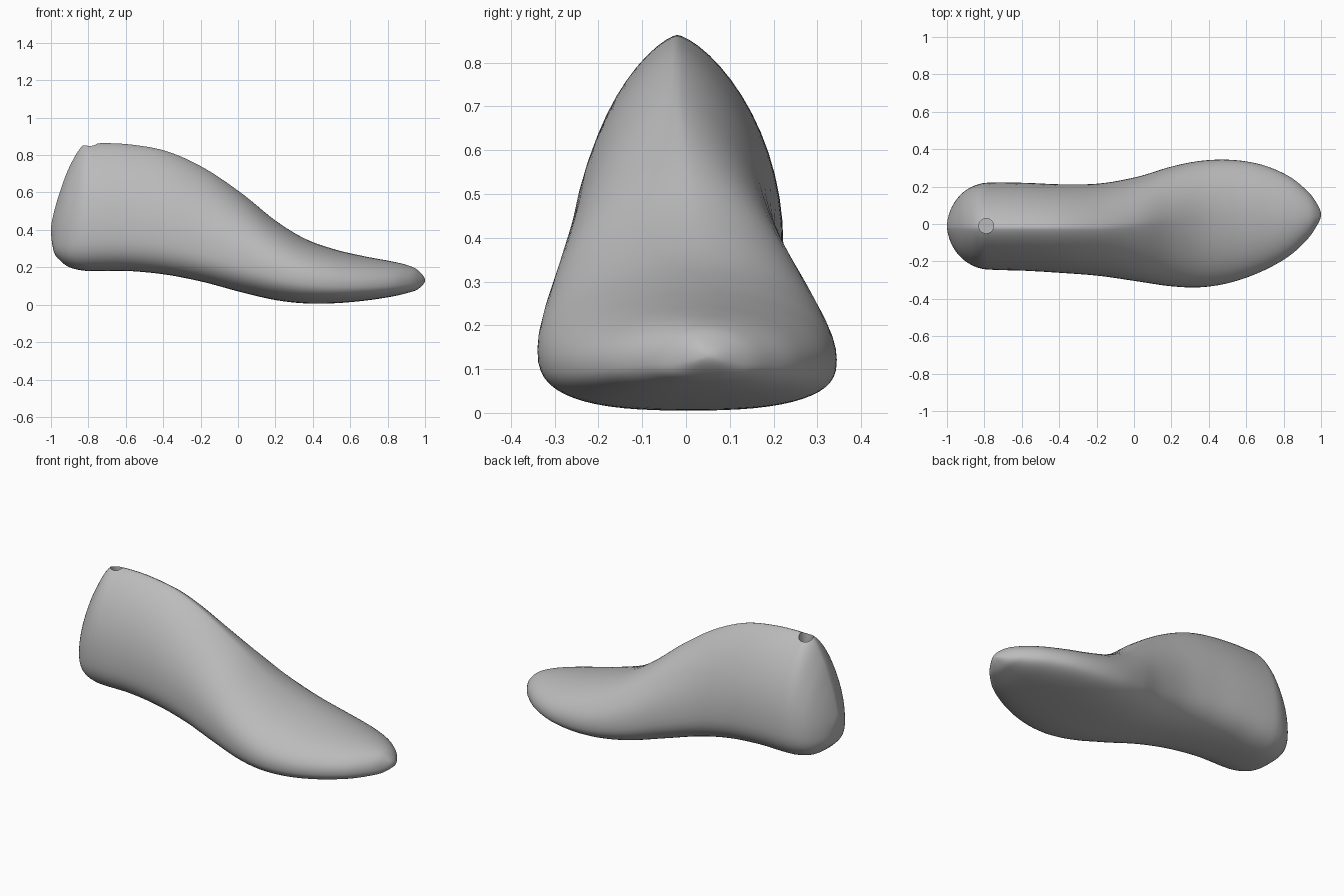
import bpy
import bmesh
from math import sin, cos, pi
from mathutils import Vector

RING = 56        # points around each cross-section
STEPS = 6        # cross-sections between neighbouring stations

if "Cube" in bpy.data.objects:
    bpy.data.objects.remove(bpy.data.objects["Cube"])

grey = bpy.data.materials.new("plain_grey")
grey.use_nodes = True
colour = (0.5, 0.5, 0.5, 1)
grey.diffuse_color = colour
grey.node_tree.nodes["Principled BSDF"].inputs["Base Color"].default_value = colour

# Stations from heel to toe: x, sole height, top height, outer edge, inner edge
stations = [Vector(s) for s in (
    (-1, .4, .4, -.01, -.01),
    (-.985, .285, .49, -.085, .065),
    (-.95, .235, .61, -.15, .13),
    (-.9, .2, .74, -.2, .18),
    (-.83, .183, .85, -.235, .213),
    (-.75, .18, .863, -.245, .222),
    (-.58, .18, .857, -.25, .22),
    (-.38, .16, .82, -.262, .212),
    (-.18, .12, .73, -.278, .217),
    (.02, .066, .595, -.307, .253),
    (.2, .025, .45, -.333, .307),
    (.36, .007, .352, -.338, .338),
    (.52, .008, .295, -.312, .343),
    (.68, .022, .258, -.255, .318),
    (.82, .043, .232, -.178, .26),
    (.91, .064, .21, -.1, .192),
    (.965, .085, .182, -.03, .13),
    (1, .13, .13, .05, .05),
)]


def ramp(x, low, high):
    t = min(max((x - low) / (high - low), 0), 1)
    return t * t * (3 - 2 * t)


def beyond(end, inner):
    """Mirrored neighbour that rounds off an end of the body."""
    point = end * 2 - inner
    point[0] = inner[0]
    return point


def spline(a, b, c, d, t):
    return (b * 2 + (c - a) * t + (a * 2 - b * 5 + c * 4 - d) * t ** 2
            + (b * 3 - a - c * 3 + d) * t ** 3) / 2


def section(station):
    """Flat-soled ring whose sides taper to a rounded ridge."""
    x, sole, top, outer, inner = station
    fore = ramp(x, -.2, .45)
    widest = sole + (top - sole) * (.3 + .08 * fore)
    ridge = min(max(-.02 + .06 * fore, outer), inner)
    middle = (outer + inner) / 2
    power = 1.42 - .42 * fore
    points = []
    for i in range(RING):
        angle = 2 * pi * i / RING
        c, s = cos(angle), sin(angle)
        edge = inner if c > 0 else outer
        if s >= 0:
            centre, width = ridge, abs(c) ** power
            z = widest + (top - widest) * s
        else:
            centre, width = middle, abs(c) ** .75
            z = widest - (widest - sole) * abs(s) ** .75
        points.append((x, centre + (edge - centre) * width, z))
    return points


# Foot-shaped body, lofted through the stations
padded = [beyond(stations[0], stations[1])] + stations + [beyond(stations[-1], stations[-2])]
rows = []
for k in range(len(stations) - 1):
    rows += [section(spline(*padded[k:k + 4], j / STEPS)) for j in range(STEPS)]
rows.append(section(stations[-1]))

bm = bmesh.new()
rings = [[bm.verts.new(p) for p in row] for row in rows]
for a, b in zip(rings, rings[1:]):
    for i in range(RING):
        n = (i + 1) % RING
        bm.faces.new((a[i], a[n], b[n], b[i]))
bmesh.ops.remove_doubles(bm, verts=bm.verts, dist=.0002)
bmesh.ops.recalc_face_normals(bm, faces=bm.faces)
mesh = bpy.data.meshes.new("shoe_last")
bm.to_mesh(mesh)
bm.free()
mesh.materials.append(grey)
body = bpy.data.objects.new("shoe_last", mesh)
bpy.context.collection.objects.link(body)

# Round peg hole in the top of the heel
bpy.ops.mesh.primitive_cylinder_add(vertices=32, radius=.04, depth=.4, location=(-.79, -.01, .86))
cutter = bpy.context.object
cutter.name = "peg_hole_cutter"
cutter.hide_render = True
cutter.data.materials.append(grey)
hole = body.modifiers.new("peg_hole", "BOOLEAN")
hole.operation = "DIFFERENCE"
hole.solver = "EXACT"
hole.object = cutter

bpy.ops.object.select_all(action="DESELECT")
body.select_set(True)
bpy.context.view_layer.objects.active = body
bpy.ops.object.modifier_apply(modifier=hole.name)
bpy.data.objects.remove(cutter)
bpy.ops.object.shade_smooth_by_angle(angle=.7)
